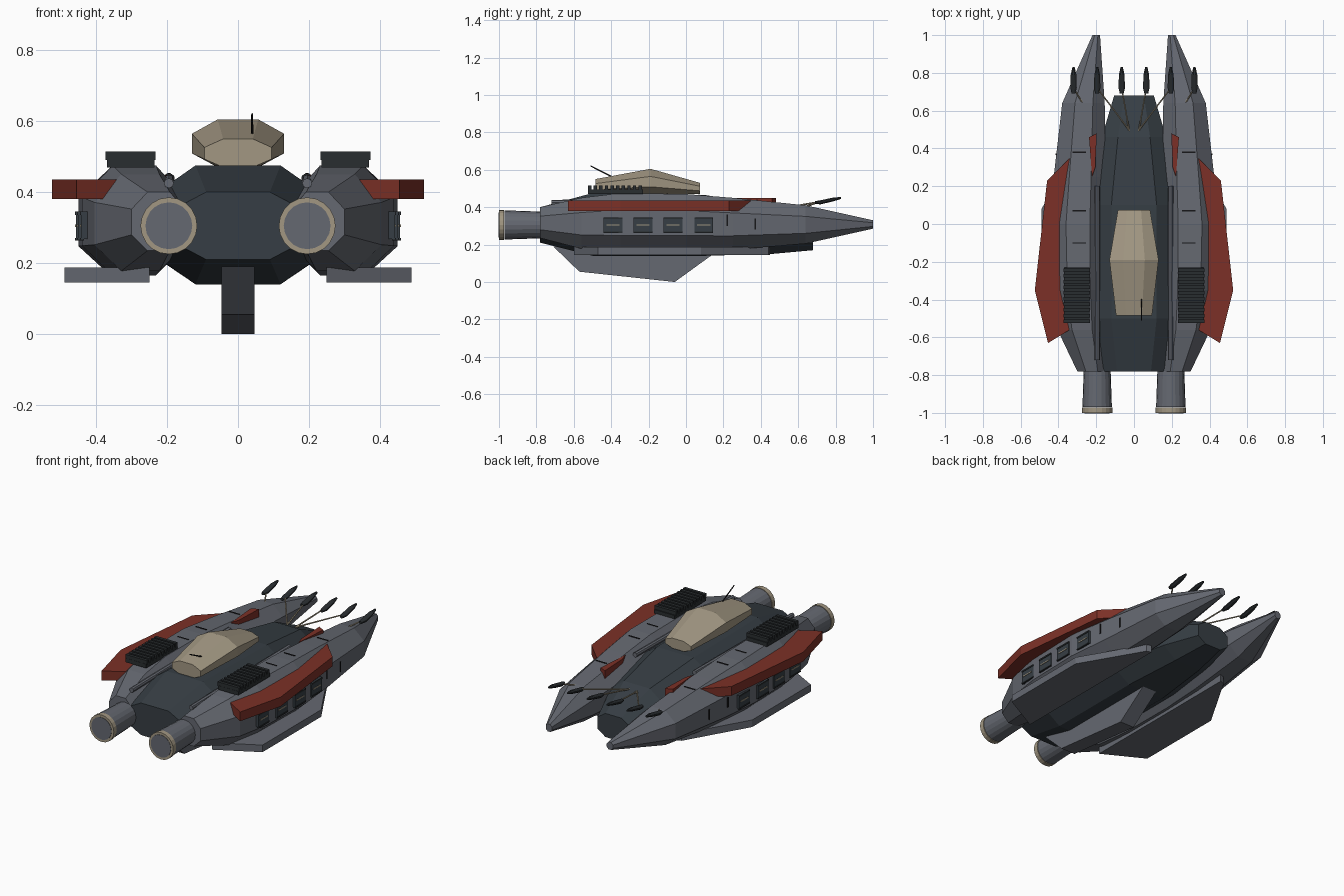
import bpy, bmesh
from mathutils import Vector, Matrix

cube = bpy.data.objects.get("Cube")
if cube:
    bpy.data.objects.remove(cube, do_unlink=True)


def material(name, rgb):
    m = bpy.data.materials.new(name)
    m.use_nodes = True
    m.diffuse_color = (*rgb, 1)
    m.node_tree.nodes["Principled BSDF"].inputs["Base Color"].default_value = (*rgb, 1)
    return m


GREY = material("hull grey", (.13, .14, .165))
SLATE = material("dark slate", (.037, .048, .058))
RED = material("rust red", (.2, .03, .02))
TAN = material("warm tan", (.36, .31, .225))
DARK = material("charcoal", (.022, .026, .029))
BLACK = material("black", (.008, .008, .009))


def finish(name, bm, mat, mirror=False):
    bmesh.ops.recalc_face_normals(bm, faces=bm.faces)
    me = bpy.data.meshes.new(name)
    bm.to_mesh(me)
    bm.free()
    me.materials.append(mat)
    ob = bpy.data.objects.new(name, me)
    bpy.context.collection.objects.link(ob)
    if mirror:
        mod = ob.modifiers.new("Mirror", 'MIRROR')
        mod.use_axis[0] = True
        mod.use_mirror_merge = False
    return ob


def loft(name, stations, fx, fz, mat, mirror=False):
    """Eight-sided body; stations are (y, x0, x1, z0, z1), fx/fz place the chamfers."""
    corners = [(fx[0], 1), (fx[1], 1), (1, fz[1]), (1, fz[0]),
               (fx[1], 0), (fx[0], 0), (0, fz[0]), (0, fz[1])]
    bm = bmesh.new()
    rings = [[bm.verts.new((x0 + (x1 - x0) * u, y, z0 + (z1 - z0) * v)) for u, v in corners]
             for y, x0, x1, z0, z1 in stations]
    for a, b in zip(rings, rings[1:]):
        for i in range(8):
            j = (i + 1) % 8
            bm.faces.new((a[i], a[j], b[j], b[i]))
    bm.faces.new(rings[0])
    bm.faces.new(rings[-1])
    return finish(name, bm, mat, mirror)


def prism(name, axis, outline, lo, hi, mat, mirror=False):
    """Outline in the plane across the axis, extruded from lo to hi."""
    def place(p, d):
        return (d, *p) if axis == 'x' else (*p, d)
    bm = bmesh.new()
    face = bm.faces.new([bm.verts.new(place(p, lo)) for p in outline])
    ext = bmesh.ops.extrude_face_region(bm, geom=[face])
    verts = [g for g in ext["geom"] if isinstance(g, bmesh.types.BMVert)]
    bmesh.ops.translate(bm, verts=verts, vec=Vector(place((0, 0), hi - lo)))
    return finish(name, bm, mat, mirror)


def box(name, lo, hi, mat, mirror=False):
    (x0, y0, z0), (x1, y1, z1) = lo, hi
    return prism(name, 'z', [(x0, y0), (x1, y0), (x1, y1), (x0, y1)], z0, z1, mat, mirror)


def rod(name, a, b, r1, r2, mat, sides=6, mirror=True):
    a, b = Vector(a), Vector(b)
    bm = bmesh.new()
    turn = (b - a).to_track_quat('Z', 'Y').to_matrix().to_4x4()
    bmesh.ops.create_cone(bm, cap_ends=True, segments=sides, radius1=r1, radius2=r2,
                          depth=(b - a).length, matrix=Matrix.Translation((a + b) / 2) @ turn)
    return finish(name, bm, mat, mirror)


# Central hull and canopy
hull = [(-.78, .18, .21, .40), (-.5, .24, .14, .475), (.1, .24, .14, .465),
        (.46, .17, .15, .41), (.68, .105, .17, .31)]
loft("central_hull", [(y, -w, w, a, b) for y, w, a, b in hull], (.25, .75), (.25, .75), SLATE)
canopy = [(-.485, .095, .47, .55), (-.19, .13, .47, .605), (.075, .085, .47, .53)]
loft("canopy", [(y, -w, w, a, b) for y, w, a, b in canopy], (.28, .72), (.29, .7), TAN)
rod("whip_antenna", (.04, -.38, .555), (.04, -.51, .62), .004, .003, BLACK, mirror=False)

# Side booms
loft("side_boom",
     [(-.78, .15, .30, .235, .40), (-.56, .15, .405, .178, .45), (-.35, .15, .44, .165, .475),
      (0, .15, .45, .165, .47), (.25, .15, .425, .172, .45), (.64, .155, .38, .205, .41),
      (1, .18, .22, .285, .33)], (.28, .7), (.27, .71), GREY, True)
rod("boom_pipe", (.195, -.72, .425), (.195, .2, .435), .014, .014, GREY, 8, True)

# Engines
ex, ez = .195, .305
rod("engine_tube", (ex, -.97, ez), (ex, -.74, ez), .078, .07, GREY, 20)
rod("engine_ring", (ex, -1, ez), (ex, -.972, ez), .08, .08, TAN, 20)
rod("engine_disc", (ex, -1, ez), (ex, -.98, ez), .066, .066, GREY, 20).location.y = -.002

# Red wings and small fins
prism("side_wing", 'z', [(.34, .35), (.36, .33), (.46, .23), (.525, -.35), (.455, -.63),
                         (.34, -.56)], .38, .435, RED, True)
prism("small_fin", 'z', [(.197, .48), (.238, .46), (.222, .25), (.205, .30)],
      .39, .448, RED, True)

# Keel and lower plates
prism("keel", 'x', [(-.71, .19), (-.57, .055), (-.06, 0), (.14, .145), (.14, .19)],
      -.047, .047, GREY)
prism("lower_plate", 'z', [(.25, .45), (.28, .44), (.49, .08), (.49, -.47), (.25, -.6)],
      .145, .187, GREY, True)

# Roof vents
box("vent_base", (.235, -.525, .47), (.37, -.23, .494), DARK, True)
for i in range(10):
    y = -.515 + i * .03
    box("vent_slat", (.232, y - .009, .49), (.373, y + .009, .515), DARK, True)

# Side windows
for y, x in [(-.39, .435), (-.23, .443), (-.07, .449), (.095, .442)]:
    box("window", (x - .02, y - .05, .268), (x + .008, y + .05, .345), SLATE, True)
    box("window_sill", (x, y - .05, .263), (x + .011, y + .05, .27), DARK, True)
    box("window_lintel", (x, y - .05, .336), (x + .011, y + .05, .345), DARK, True)
    box("window_light", (x, y - .035, .302), (x + .011, y + .035, .308), TAN, True)

# Panel seams
for y, x, z in [(.22, .429, .33), (.37, .412, .31)]:
    box("side_seam", (x - .01, y - .004, z - .03), (x + .003, y + .004, z + .03), BLACK, True)
for y, x, z in [(.38, .29, .437), (.07, .29, .465), (-.1, .29, .471)]:
    box("top_seam", (x - .035, y - .003, z - .003), (x + .035, y + .003, z + .003), BLACK, True)

# Sensor stalks with paddle heads
for start, x in [((.025, .49, .39), .065), ((.02, .49, .39), .195), ((.265, .63, .40), .32)]:
    rod("sensor_stalk", start, (x, .72, .43), .005, .004, TAN)
    head = loft("sensor_head",
                [(.69, x - .01, x + .01, .417, .432), (.72, x - .017, x + .017, .415, .437),
                 (.79, x - .015, x + .015, .432, .452), (.83, x - .006, x + .006, .444, .454)],
                (.3, .7), (.3, .7), DARK, True)
